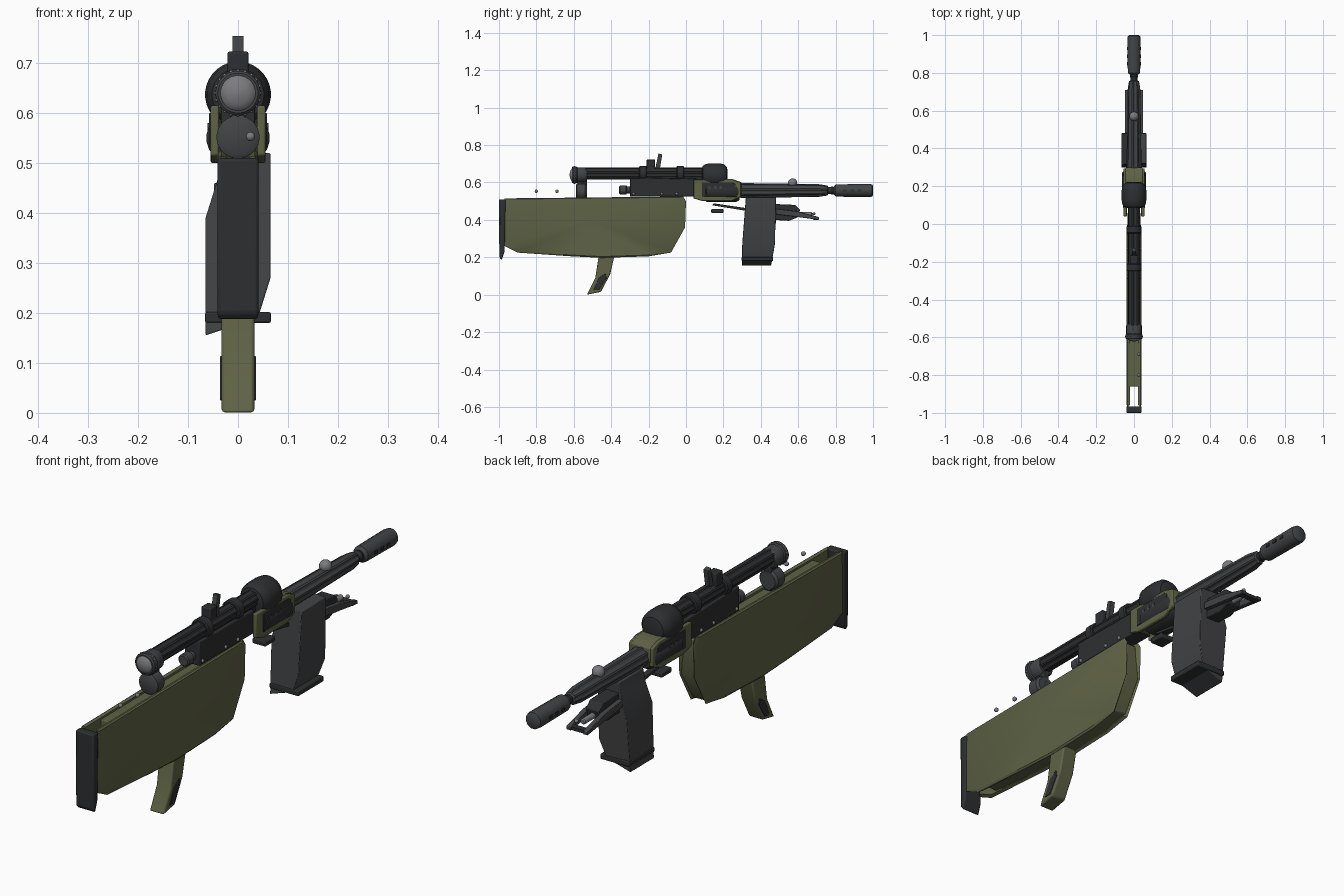
import bpy, bmesh, math
from mathutils import Vector


def material(name, col):
    m = bpy.data.materials.new(name)
    m.diffuse_color = (*col, 1)
    return m


GREEN = material("olive", (0.115, 0.125, 0.06))
DARK = material("black_metal", (0.027, 0.028, 0.03))
STEEL = material("gunmetal", (0.055, 0.057, 0.06))
LIGHT = material("bright_steel", (0.2, 0.2, 0.21))


def finish(name, bm, mat, bevel=0, smooth=True):
    bmesh.ops.recalc_face_normals(bm, faces=bm.faces)
    me = bpy.data.meshes.new(name)
    bm.to_mesh(me)
    bm.free()
    ob = bpy.data.objects.new(name, me)
    bpy.context.collection.objects.link(ob)
    me.materials.append(mat)
    if bevel:
        b = ob.modifiers.new("bevel", "BEVEL")
        b.width, b.segments = bevel, 2
        b.limit_method, b.angle_limit = "ANGLE", math.radians(35)
    if smooth:
        bpy.ops.object.select_all(action="DESELECT")
        ob.select_set(True)
        bpy.context.view_layer.objects.active = ob
        bpy.ops.object.shade_smooth_by_angle(angle=math.radians(35))
    return ob


def prism(name, pts, x0, x1, mat, bevel=0.004):
    """Side profile in (y, z), extruded across x."""
    bm = bmesh.new()
    a = [bm.verts.new((x0, y, z)) for y, z in pts]
    b = [bm.verts.new((x1, y, z)) for y, z in pts]
    bm.faces.new(a)
    bm.faces.new(b[::-1])
    for i in range(len(a)):
        j = (i + 1) % len(a)
        bm.faces.new((a[i], a[j], b[j], b[i]))
    return finish(name, bm, mat, bevel)


def box(name, x, y, z, mat, bevel=0.004):
    return prism(name, [(y[0], z[0]), (y[1], z[0]), (y[1], z[1]), (y[0], z[1])], x[0], x[1], mat, bevel)


def turned(name, prof, cz, mat, sides=24, flute=0, cx=0, sx=1):
    """Turned part along y from (y, radius); flute cuts alternating grooves."""
    bm = bmesh.new()
    rings = []
    for y, r in prof:
        ring = []
        for i in range(sides):
            t = 2 * math.pi * (i + 0.5) / sides
            k = r * (1 - flute * ((i // 2) % 2))
            ring.append(bm.verts.new((cx + sx * k * math.cos(t), y, cz + k * math.sin(t))))
        rings.append(ring)
    for p, q in zip(rings, rings[1:]):
        for i in range(sides):
            j = (i + 1) % sides
            bm.faces.new((p[i], p[j], q[j], q[i]))
    bm.faces.new(rings[0])
    bm.faces.new(rings[-1][::-1])
    return finish(name, bm, mat)


def ball(name, loc, r, mat):
    bm = bmesh.new()
    bmesh.ops.create_uvsphere(bm, u_segments=16, v_segments=10, radius=r)
    bmesh.ops.translate(bm, verts=bm.verts, vec=loc)
    return finish(name, bm, mat)


# Stock: two faceted shells around a core, open near the butt
outline = [(-0.97, 0.515), (-0.015, 0.525), (0.0, 0.50), (-0.005, 0.36), (-0.08, 0.225), (-0.2, 0.205),
           (-0.45, 0.197), (-0.61, 0.205), (-0.90, 0.225), (-0.97, 0.26)]
mid = Vector((-0.52, 0.40))
for side, label in ((1, "right"), (-1, "left")):
    bm = bmesh.new()
    loops = []
    for x, s in ((0.022, 0.97), (0.034, 1), (0.040, 0.965)):
        loops.append([bm.verts.new((side * x, *(mid + (Vector(p) - mid) * s))) for p in outline])
    n = len(outline)
    for p, q in zip(loops, loops[1:]):
        for i in range(n):
            bm.faces.new((p[i], p[(i + 1) % n], q[(i + 1) % n], q[i]))
    bm.faces.new(loops[0])
    hub = bm.verts.new((side * 0.034, *mid))
    for i in range(n):
        bm.faces.new((loops[2][i], loops[2][(i + 1) % n], hub))
    finish("stock_shell_" + label, bm, GREEN)
prism("stock_core", [(-0.86, 0.505), (-0.02, 0.51), (-0.01, 0.36), (-0.085, 0.235), (-0.2, 0.21),
                     (-0.45, 0.205), (-0.61, 0.21), (-0.86, 0.235)], -0.03, 0.03, GREEN)
prism("butt_pad", [(-0.998, 0.20), (-0.985, 0.185), (-0.97, 0.23), (-0.965, 0.51), (-1.0, 0.51)],
      -0.041, 0.041, DARK, 0.006)
for i, y in enumerate((-0.80, -0.69)):
    ball(f"stock_stud_{i}", (0.025, y, 0.553), 0.009, LIGHT)

# Pistol grip with side inserts
prism("grip", [(-0.465, 0.22), (-0.38, 0.22), (-0.405, 0.11), (-0.455, 0.015), (-0.53, 0.0),
               (-0.485, 0.09)], -0.033, 0.033, GREEN, 0.006)
for s in (1, -1):
    prism("grip_insert", [(-0.43, 0.115), (-0.425, 0.09), (-0.465, 0.025), (-0.495, 0.025),
                          (-0.465, 0.09)], s * 0.025, s * 0.036, DARK, 0.002)

# Receiver
prism("receiver", [(-0.30, 0.525), (0.06, 0.525), (0.06, 0.62), (-0.30, 0.625)], -0.034, 0.034, DARK)
box("scope_rail", (-0.02, 0.02), (-0.30, 0.10), (0.60, 0.635), DARK)
turned("rear_knob", [(-0.357, 0.02), (-0.352, 0.025), (-0.32, 0.025), (-0.315, 0.018), (-0.29, 0.018)], 0.56, STEEL, 16)
for s in (1, -1):
    for y in (-0.28, -0.13, -0.05):
        ball("receiver_rivet", (s * 0.033, y, 0.54), 0.008, LIGHT)

# Scope
SZ = 0.648
turned("scope_tube", [(-0.57, 0.033), (0.11, 0.033)], SZ, DARK, 32, 0.12)
turned("scope_eyepiece", [(-0.61, 0.040), (-0.605, 0.045), (-0.585, 0.045), (-0.58, 0.041), (-0.54, 0.041),
                          (-0.53, 0.034)], 0.64, STEEL)
turned("eyepiece_lens", [(-0.622, 0.006), (-0.618, 0.022), (-0.612, 0.034), (-0.60, 0.041)], 0.64, LIGHT)
for i in range(20):
    t = math.tau * i / 20
    ball("eyepiece_notch", (0.044 * math.cos(t), -0.595, 0.64 + 0.044 * math.sin(t)), 0.004, LIGHT)
turned("scope_bell", [(0.085, 0.034), (0.09, 0.052), (0.105, 0.062), (0.13, 0.066), (0.175, 0.066),
                      (0.20, 0.062), (0.217, 0.048), (0.222, 0.03)], 0.637, DARK, 32)
for y in (-0.23, -0.03):
    turned("scope_ring", [(y - 0.02, 0.036), (y - 0.016, 0.041), (y + 0.016, 0.041), (y + 0.02, 0.036)], SZ, DARK)
turned("lower_dial", [(-0.588, 0.035), (-0.583, 0.043), (-0.54, 0.043), (-0.53, 0.035)], 0.552, STEEL)
box("dial_bracket", (-0.015, 0.015), (-0.58, -0.53), (0.51, 0.62), DARK)

# Sight tower and tilted lever
box("sight_tower", (-0.021, 0.021), (-0.21, -0.165), (0.66, 0.723), DARK)
prism("sight_lever", [(-0.165, 0.67), (-0.14, 0.67), (-0.127, 0.75), (-0.147, 0.755)], -0.011, 0.011, STEEL, 0.002)

# Olive trunnion frame around the black action
frame = [(0.04, 0.515), (0.04, 0.615), (0.25, 0.615), (0.295, 0.60), (0.295, 0.525), (0.24, 0.50), (0.09, 0.50)]
for s in (1, -1):
    prism("frame_side", frame, s * 0.038, s * 0.055, GREEN)
    prism("frame_window", [(0.085, 0.525), (0.085, 0.60), (0.25, 0.60), (0.265, 0.59), (0.265, 0.53)],
          s * 0.045, s * 0.058, DARK, 0.002)
    for y in (0.12, 0.15, 0.18):
        box("window_slot", (s * 0.05, s * 0.061), (y, y + 0.012), (0.545, 0.58), STEEL, 0)
prism("frame_cap", [(0.20, 0.56), (0.20, 0.618), (0.25, 0.618), (0.298, 0.60), (0.298, 0.54)], -0.045, 0.045, GREEN)
turned("action_drum", [(0.10, 0.045), (0.11, 0.054), (0.27, 0.054), (0.285, 0.045)], 0.55, DARK, sx=1.18)

# Handguard, barrel and muzzle
BZ = 0.557
turned("handguard", [(0.28, 0.037), (0.30, 0.04), (0.71, 0.034), (0.755, 0.027), (0.76, 0.02)], BZ, STEEL, 32, 0.14)
turned("barrel", [(0.70, 0.018), (0.77, 0.018), (0.78, 0.023), (0.80, 0.018), (0.85, 0.018)], BZ, DARK, 16)
turned("muzzle_can", [(0.79, 0.022), (0.80, 0.034), (0.98, 0.036), (0.995, 0.034), (1.0, 0.026)], BZ, STEEL, 12)
for y in (0.84, 0.88, 0.92):
    for s in (1, -1):
        box("muzzle_port", (s * 0.03, s * 0.037), (y, y + 0.018), (BZ - 0.006, BZ + 0.006), DARK, 0)
ball("front_sight_dome", (0, 0.57, 0.597), 0.025, LIGHT)

# Skewed magazine box: high on the right, low on the left
bm = bmesh.new()
section = [(-0.065, 0.155), (-0.065, 0.39), (-0.04, 0.47), (-0.03, 0.525), (0.065, 0.52), (0.065, 0.27), (0.04, 0.19)]
back = [bm.verts.new((x, 0.32 - 0.02 * max(0, min(1, (0.5 - z) / 0.2)), z)) for x, z in section]
fore = [bm.verts.new((x, 0.482 - 0.027 * max(0, min(1, (0.3 - z) / 0.145)), z)) for x, z in section]
bm.faces.new(back)
bm.faces.new(fore[::-1])
for i in range(7):
    j = (i + 1) % 7
    bm.faces.new((back[i], back[j], fore[j], fore[i]))
finish("magazine", bm, STEEL, 0.003)
box("magazine_base", (-0.066, 0.066), (0.298, 0.465), (0.18, 0.202), DARK)

# Release lever behind the magazine
prism("release_arm", [(0.14, 0.478), (0.15, 0.488), (0.33, 0.462), (0.33, 0.447)], -0.012, 0.012, DARK, 0.002)
box("release_pad", (-0.03, 0.03), (0.135, 0.20), (0.437, 0.458), DARK)

# Folded foregrip ahead of the magazine
prism("foregrip_body", [(0.47, 0.40), (0.47, 0.485), (0.585, 0.48), (0.61, 0.455), (0.60, 0.415), (0.55, 0.395)],
      -0.03, 0.03, DARK)
for s in (1, -1):
    prism("foregrip_rail", [(0.48, 0.43), (0.48, 0.46), (0.60, 0.445), (0.71, 0.415), (0.71, 0.40), (0.60, 0.415)],
          s * 0.028, s * 0.048, STEEL, 0.002)
turned("foregrip_pin", [(0.58, 0.012), (0.67, 0.012), (0.675, 0.008)], 0.43, LIGHT, 12)
box("foregrip_tip", (-0.045, 0.045), (0.68, 0.705), (0.40, 0.415), DARK, 0.002)
ball("foregrip_stud", (0.02, 0.685, 0.433), 0.008, LIGHT)
